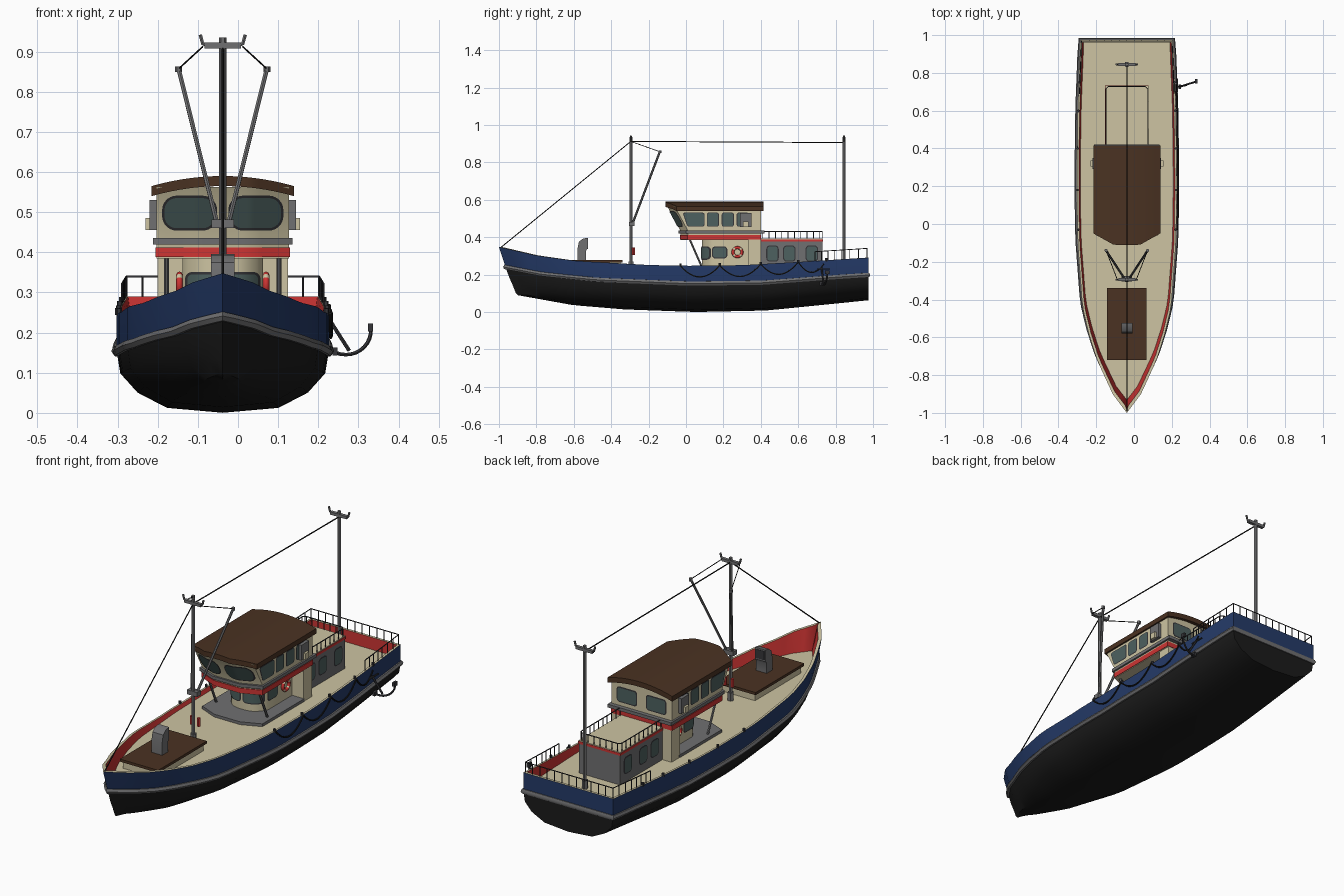
import bpy, bmesh, math
from mathutils import Vector

old = bpy.data.objects.get("Cube")
if old:
    bpy.data.objects.remove(old)

CX = -0.038  # centreline of the boat


def material(name, r, g, b):
    m = bpy.data.materials.new(name)
    m.use_nodes = True
    m.diffuse_color = (r, g, b, 1)
    m.node_tree.nodes["Principled BSDF"].inputs["Base Color"].default_value = (r, g, b, 1)
    return m


BLACK = material("black", .011, .011, .011)
NAVY = material("navy", .018, .043, .14)
CREAM = material("cream", .61, .55, .36)
RED = material("red", .62, .035, .033)
GREY = material("grey", .16, .16, .165)
BROWN = material("brown", .069, .032, .016)
GLASS = material("glass", .075, .12, .115)
IRON = material("dark_iron", .035, .035, .04)


def add(name, me, mats, angle=35):
    for m in mats:
        me.materials.append(m)
    me.shade_smooth()
    me.set_sharp_from_angle(angle=math.radians(angle))
    ob = bpy.data.objects.new(name, me)
    ob.location.x = CX
    bpy.context.collection.objects.link(ob)
    return ob


def mesh(name, verts, faces, mats, idx=None, mirror=False):
    bm = bmesh.new()
    vs = [bm.verts.new(v) for v in verts]
    for i, f in enumerate(faces):
        face = bm.faces.new([vs[k] for k in f])
        face.material_index = idx[i] if idx else 0
    if mirror:
        geom = bm.verts[:] + bm.edges[:] + bm.faces[:]
        bmesh.ops.mirror(bm, geom=geom, axis='X', merge_dist=1e-4)
    bmesh.ops.remove_doubles(bm, verts=bm.verts[:], dist=1e-5)
    bmesh.ops.dissolve_degenerate(bm, dist=1e-5, edges=bm.edges[:])
    bmesh.ops.recalc_face_normals(bm, faces=bm.faces[:])
    me = bpy.data.meshes.new(name)
    bm.to_mesh(me)
    bm.free()
    return add(name, me, mats)


def loft(name, mat, rings):
    n = len(rings[0])
    verts = [p for ring in rings for p in ring]
    faces = [(a * n + i, a * n + (i + 1) % n, (a + 1) * n + (i + 1) % n, (a + 1) * n + i)
             for a in range(len(rings) - 1) for i in range(n)]
    faces += [tuple(range(n)), tuple(range((len(rings) - 1) * n, len(rings) * n))]
    return mesh(name, verts, faces, [mat])


def box(name, mat, x0, x1, y0, y1, z0, z1):
    return loft(name, mat, [[(x0, y0, z), (x1, y0, z), (x1, y1, z), (x0, y1, z)] for z in (z0, z1)])


def tubes(name, mat, paths, r, cyclic=False):
    cu = bpy.data.curves.new(name, 'CURVE')
    cu.dimensions, cu.bevel_depth, cu.bevel_resolution, cu.use_fill_caps = '3D', r, 1, True
    for path in paths:
        sp = cu.splines.new('POLY')
        sp.points.add(len(path) - 1)
        for p, co in zip(sp.points, path):
            p.co = (*co, 1)
        sp.use_cyclic_u = cyclic
    tmp = bpy.data.objects.new(name + "_path", cu)
    me = bpy.data.meshes.new_from_object(tmp)
    bpy.data.objects.remove(tmp)
    return add(name, me, [mat], 50)


def panel(name, surf, u0, u1, v0, v1, r, frame=.006):
    """Rounded window plate with a dark frame, laid on surf(u, v, offset)."""
    for part, mat, g, off in (("frame", IRON, frame, .002), ("glass", GLASS, 0, .004)):
        a, b, c, d, q, n = u0 - g, u1 + g, v0 - g, v1 + g, r + g, 24
        verts = []
        for i in range(n + 1):
            u = a + (b - a) * (1 - math.cos(math.pi * i / n)) / 2
            e = min(u - a, b - u, q)
            dv = q - math.sqrt(max(0, q * q - (q - e) ** 2))
            dv = min(dv, (d - c) / 2 - .001)
            verts += [surf(u, c + dv, off), surf(u, d - dv, off)]
        mesh(name + "_" + part, verts, [(2 * i, 2 * i + 2, 2 * i + 3, 2 * i + 1) for i in range(n)], [mat])


def table(tab, y):
    for (a, p), (b, q) in zip(tab, tab[1:]):
        if y <= b:
            return p + (q - p) * (y - a) / (b - a)
    return tab[-1][1]


# Hull lines: half width, rail height, rub height and keel height along y
WIDTH = [(-1, 0), (-.9, .075), (-.72, .158), (-.58, .202), (-.44, .235), (-.1, .26), (.2, .265), (.6, .26), (1, .245)]
SHEER = [(-1, .348), (-.8, .302), (-.6, .274), (-.2, .251), (0, .247), (.3, .25), (.7, .273), (1, .292)]
RUB = [(-1, .24), (-.8, .202), (-.5, .172), (0, .152), (.4, .157), (.8, .187), (1, .2)]
KEEL = [(-1, .09), (-.69, .037), (-.4, .014), (0, 0), (.4, .008), (1, .065)]
DECK = .23
STEM = [-.9, -.91, -.925, -.945, -.965, -1, -.985, -.955, -.955]
verts, rub_line = [], []
STEPS = 30
for i in range(STEPS + 1):
    t = (i / STEPS) ** 1.3
    y = -1 + 1.975 * t
    w, s, r, k = (table(T, y) for T in (WIDTH, SHEER, RUB, KEEL))
    d = r - k
    sec = [(0, k), (.53 * w, k + .08 * d), (.81 * w, k + .33 * d), (.965 * w, k + .63 * d), (w, r),
           (w, s), (max(0, w - .01), s), (max(0, w - .018), DECK), (0, DECK)]
    for j, (x, z) in enumerate(sec):
        end = .975 if j < 6 else .962
        verts.append((x, STEM[j] + t * (end - STEM[j]), z))
    rub_line.append(Vector(verts[-5]))
faces, idx = [], []
for i in range(STEPS):
    for j in range(8):
        faces.append((i * 9 + j, i * 9 + j + 1, i * 9 + j + 10, i * 9 + j + 9))
        idx.append([0, 0, 0, 0, 1, 2, 3, 2][j])
# Transom: black below the rub line, navy above, red inside
b, n = STEPS * 9, len(verts)
verts += [(0, verts[b + j][1], verts[b + j][2]) for j in (4, 5, 6)]
faces += [(b, b + 1, b + 2, b + 3, b + 4, n), (b + 4, b + 5, n + 1, n),
          (b + 5, b + 6, n + 2, n + 1), (b + 6, b + 7, b + 8, n + 2)]
idx += [0, 1, 2, 3]
mesh("hull", verts, faces, [BLACK, NAVY, CREAM, RED], idx, mirror=True)
port = [(-p.x, p.y, p.z) for p in reversed(rub_line)]
tubes("rub_rail", GREY, [port + [tuple(p) for p in rub_line[1:]]], .013, True)

# Fore hatch and square ventilator opening aft
box("hatch_coaming", CREAM, -.095, .095, -.71, -.35, DECK, .264)
box("hatch_cover", BROWN, -.105, .105, -.72, -.34, .264, .277)
vent = [[(-.58, .277), (-.535, .277)], [(-.58, .34), (-.535, .325)], [(-.573, .375), (-.53, .335)],
        [(-.55, .393), (-.526, .337)], [(-.525, .396), (-.525, .338)]]
loft("ventilator", GREY, [[(-.029, *a), (.029, *a), (.029, *c), (-.029, *c)] for a, c in vent])
box("ventilator_mouth", IRON, -.023, .023, -.526, -.523, .345, .389)


# Wheelhouse with forward leaning front
def upper_front(x, z):
    return -.03 - max(0, z - .435) * .54 + .04 * max(0, abs(x) - .07) / .095


def lower_front(x, z):
    return .085 + .06 * (abs(x) / .1) ** 3


def outline(fn, half, back, z, off=0):
    xs = [half * k / 7 for k in range(-7, 8)]
    pts = [(x * (half + off) / half, fn(x, z) - off, z) for x in xs]
    return pts + [(half + off, back, z), (-half - off, back, z)]


loft("platform", GREY, [outline(upper_front, .165, .34, z) for z in (DECK, .244)])
loft("lower_house", CREAM, [outline(lower_front, .1, .36, z) for z in (DECK, .39)])
box("lower_house_wings", CREAM, -.163, .163, .335, .4, DECK, .388)
loft("wheelhouse", CREAM, [outline(upper_front, .165, .4, z) for z in (.385, .435, .563)])
loft("red_band", RED, [outline(upper_front, .165, .402, z, .003) for z in (.388, .412)])
loft("ledge", GREY, [outline(upper_front, .165, .42, z, .009) for z in (.42, .436)])

# Arched roof with tapered front
cols = [-.177 + .354 * k / 20 for k in range(21)]
rings = []
for x in cols:
    y0 = -.11 + .06 * max(0, abs(x) - .07) / .107
    z = .59 - .025 * (x / .177) ** 2
    rings.append([(x, y0, z), (x, .415, z), (x, .415, z - .025), (x, y0, z - .025)])
loft("roof", BROWN, rings)

for side, s in (("left", 1), ("right", -1)):
    a, c = sorted((s * .02, s * .145))
    panel(f"front_window_{side}", lambda u, v, o: (u, upper_front(u, v) - o, v), a, c, .46, .535, .03)
    a, c = sorted((s * .01, s * .088))
    panel(f"lower_front_window_{side}", lambda u, v, o: (u, lower_front(u, v) - o, v), a, c, .285, .345, .012)
    a, c = sorted((s * .03, s * .13))
    panel(f"back_window_{side}", lambda u, v, o: (u, .4 + o, v), a, c, .46, .525, .01)
    panel(f"corner_window_{side}", lambda u, v, o: (s * (.165 + o), .095 - (.095 - u) * (1 + 4 * (v - .455)), v),
          .012, .095, .46, .528, .008, .004)
    for k in range(3):
        y = .115 + .08 * k
        panel(f"side_window_{side}_{k}", lambda u, v, o: (s * (.165 + o), u, v), y, y + .057, .46, .528, .008, .004)
    panel(f"lower_side_window_{side}", lambda u, v, o: (s * (.1 + o), u, v), .145, .215, .292, .345, .012)
    for k, y in enumerate((.435, .525, .645)):
        panel(f"cabin_window_{side}_{k}", lambda u, v, o: (s * (.113 + o), u, v), y, y + .055, .275, .35, .014)
    tubes(f"overhang_strut_{side}", GREY, [[(s * .14, .02, .388), (s * .14, .085, .24)]], .006)
    a, c = sorted((s * .164, s * .182))
    box(f"lamp_board_{side}", GREY, a, c, .29, .35, .455, .53)
    a, c = sorted((s * .182, s * .193))
    box(f"side_lamp_{side}", CREAM, a, c, .305, .335, .455, .485)
    # Life ring with pale quarters
    bpy.ops.mesh.primitive_torus_add(major_radius=.024, minor_radius=.008, major_segments=32, minor_segments=8,
                                     location=(CX + s * .108, .275, .32), rotation=(0, math.pi / 2, 0))
    ring = bpy.context.object
    ring.name = f"life_ring_{side}"
    ring.data.materials.append(RED)
    ring.data.materials.append(CREAM)
    for p in ring.data.polygons:
        p.use_smooth = True
        p.material_index = int(abs(math.sin(2 * math.atan2(p.center.y, p.center.x))) > .93)

# Aft cabin
box("aft_cabin", GREY, -.113, .113, .4, .73, DECK, .378)
box("aft_cabin_trim", RED, -.116, .116, .4, .733, .376, .388)
box("aft_cabin_top", CREAM, -.114, .114, .4, .731, .388, .392)


def rail(name, path, h, step):
    pts = [Vector(p) for p in path]
    up = Vector((0, 0, h))
    lines = [[p + up for p in pts]]
    for p, q in zip(pts, pts[1:]):
        n = max(1, round((q - p).length / step))
        for k in range(n + 1):
            c = p.lerp(q, k / n)
            lines.append([c, c + up])
    tubes(name, IRON, lines, .0025)


rail("cabin_railing", [(-.111, .41, .39), (-.111, .715, .39), (-.098, .728, .39),
                       (.098, .728, .39), (.111, .715, .39), (.111, .41, .39)], .041, .035)
edge = [(table(WIDTH, y) - .006, y, table(SHEER, y)) for y in (.69, .83, .968)]
rail("stern_railing", [(-x, y, z) for x, y, z in edge] + edge[::-1], .05, .04)

# Masts with horned crossarms
for name, y in (("fore_mast", -.295), ("aft_mast", .845)):
    tubes(name, GREY, [[(0, y, DECK), (0, y, .935)]], .009)
    tubes(name + "_foot", GREY, [[(0, y, DECK), (0, y, .27)]], .015)
    box(name + "_crossarm", GREY, -.045, .045, y - .008, y + .008, .908, .922)
    tubes(name + "_horns", GREY, [[(s * .04, y, .915), (s * .05, y, .92), (s * .056, y, .942)] for s in (-1, 1)], .005)
box("boom_bracket", GREY, -.028, .028, -.305, -.275, .46, .482)
tubes("mast_fittings", RED, [[(s * .02, -.28, .305), (s * .02, -.28, .345)] for s in (-1, 1)], .009)

# Cargo booms and rigging
tips = [(s * .11, -.14, .857) for s in (-1, 1)]
tubes("booms", GREY, [[(math.copysign(.015, p[0]), -.285, .475), p] for p in tips], .006)
tubes("boom_tips", GREY, [[(x, y, z - .008), (x, y, z + .006)] for x, y, z in tips], .009)
tubes("boom_ropes", BLACK, [[p, (math.copysign(.05, p[0]), -.295, .912)] for p in tips], .002)
tubes("stays", BLACK, [[(0, -.99, .345), (0, -.295, .912), (0, .845, .906)]], .003)

# Rail bollards and draped rope
posts = [-.03, .18, .4, .6, .75]
tubes("bollards", IRON, [[(s * (table(WIDTH, y) - .003), y, table(SHEER, y) - .005),
                          (s * (table(WIDTH, y) - .003), y, table(SHEER, y) + .012)]
                         for y in posts for s in (-1, 1)], .007)
rope = []
for a, c in zip(posts, posts[1:]):
    for k in range(12):
        f = k / 12
        y = a + (c - a) * f
        rope.append((table(WIDTH, y) + .006, y, table(SHEER, y) - .24 * f * (1 - f)))
tubes("draped_rope", BLACK, [rope], .004)

# Anchor hung over the side
ay = .735
arc = [(.312 + .062 * math.cos(a) - .03, ay + .02 * math.cos(a), .205 + .06 * math.sin(a))
       for a in [math.radians(-115 + 12 * k) for k in range(11)]]
tubes("anchor_shank", IRON, [[(.264, ay - .01, .235), (.315, ay, .155)]], .005)
tubes("anchor_stock", IRON, [[(.268, ay - .035, .23), (.268, ay + .035, .23)]], .004)
tubes("anchor_arms", IRON, [[(x + .025, y, z) for x, y, z in arc]], .005)
for k, p in enumerate((arc[0], arc[-1])):
    x, y, z = p
    box(f"anchor_fluke_{k}", IRON, x + .018, x + .03, y - .012, y + .012, z - .008, z + .012)
